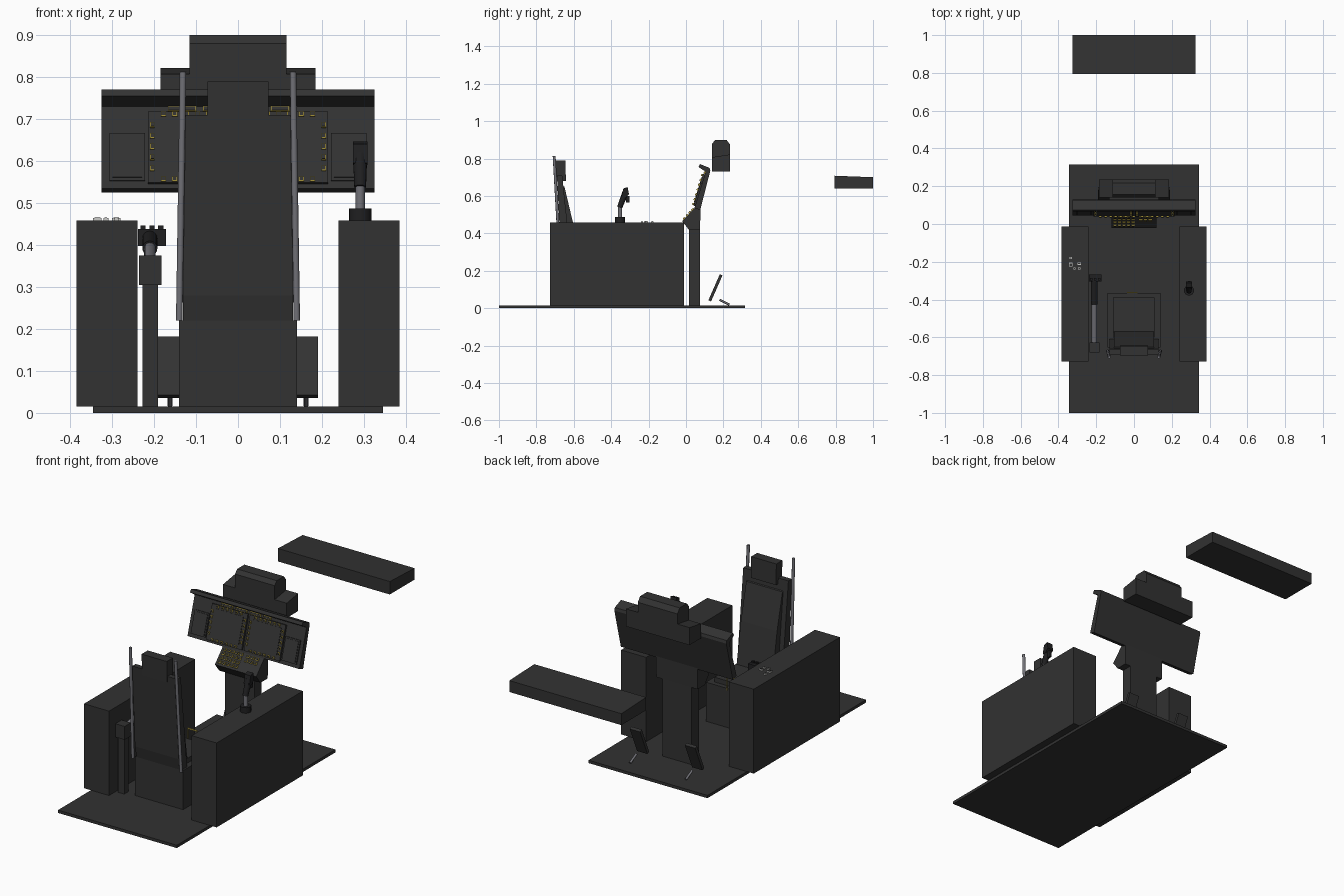
import bpy, bmesh, math
from mathutils import Vector, Matrix

cube = bpy.data.objects.get("Cube")
if cube:
    bpy.data.objects.remove(cube)


def material(name, rgb):
    m = bpy.data.materials.new(name)
    m.use_nodes = True
    m.diffuse_color = (*rgb, 1)
    m.node_tree.nodes["Principled BSDF"].inputs["Base Color"].default_value = (*rgb, 1)
    return m


DARK = material("charcoal", (0.032, 0.032, 0.032))
BLACK = material("soft black", (0.014, 0.014, 0.015))
STEEL = material("steel grey", (0.17, 0.17, 0.19))
YELLOW = material("marking yellow", (0.55, 0.42, 0.06))
PALE = material("pale grey", (0.6, 0.6, 0.58))


def finish(name, bm, mat, smooth=False):
    bmesh.ops.recalc_face_normals(bm, faces=bm.faces)
    me = bpy.data.meshes.new(name)
    if smooth:
        for f in bm.faces:
            f.smooth = len(f.verts) == 4
        for e in bm.edges:
            e.smooth = all(f.smooth for f in e.link_faces)
    bm.to_mesh(me)
    bm.free()
    me.materials.append(mat)
    ob = bpy.data.objects.new(name, me)
    bpy.context.collection.objects.link(ob)
    return ob


def add_box(bm, lo, hi, frame=Matrix()):
    lo, hi = Vector(lo), Vector(hi)
    size = Matrix.Diagonal((*(hi - lo), 1))
    bmesh.ops.create_cube(bm, size=1, matrix=frame @ Matrix.Translation((lo + hi) / 2) @ size)


def box(name, x, y, z, mat=DARK):
    bm = bmesh.new()
    add_box(bm, *zip(x, y, z))
    return finish(name, bm, mat)


def prism(name, profile, x0, x1, mat=DARK):
    """Extrude a side profile of (y, z) points across x."""
    bm = bmesh.new()
    face = bm.faces.new([bm.verts.new((x0, y, z)) for y, z in profile])
    out = bmesh.ops.extrude_face_region(bm, geom=[face])
    moved = [v for v in out["geom"] if isinstance(v, bmesh.types.BMVert)]
    bmesh.ops.translate(bm, vec=(x1 - x0, 0, 0), verts=moved)
    return finish(name, bm, mat)


def rod(name, a, b, r, mat, r2=None, sides=16):
    a, b = Vector(a), Vector(b)
    bm = bmesh.new()
    m = Matrix.Translation((a + b) / 2) @ (b - a).to_track_quat("Z", "Y").to_matrix().to_4x4()
    bmesh.ops.create_cone(bm, cap_ends=True, segments=sides, radius1=r,
                          radius2=r2 or r, depth=(b - a).length, matrix=m)
    return finish(name, bm, mat, True)


def plates(name, frame, rects, lo, hi, mat):
    """Raised rectangles (x, up, width, height) on a tilted face."""
    bm = bmesh.new()
    for x, s, w, h in rects:
        add_box(bm, (x - w / 2, -hi, s - h / 2), (x + w / 2, -lo, s + h / 2), frame)
    return finish(name, bm, mat)


def keys(name, frame, rects, base, rim=0.004, mat=YELLOW):
    """Keys with a coloured rim and a dark cap."""
    plates(name + "_rims", frame, rects, base, base + 0.006, mat)
    caps = [(x, s, w - rim, h - rim) for x, s, w, h in rects]
    plates(name + "_caps", frame, caps, base, base + 0.008, DARK)


def tilted(y, z, angle):
    return Matrix.Translation((0, y, z)) @ Matrix.Rotation(-angle, 4, "X")


SIDES = (("left", 1), ("right", -1))

# Floor, side consoles and the distant box
box("floor", (-0.345, 0.345), (-1, 0.315), (0, 0.015))
for side, s in SIDES:
    box(side + "_console", (s * 0.24, s * 0.385), (-0.727, -0.012), (0.015, 0.458))
prism("distant_box", [(0.795, 0.64), (0.795, 0.708), (1, 0.7), (1, 0.64)], -0.325, 0.325)

# Marked keys on the right console
flat = tilted(0, 0.458, math.pi / 2)
console_keys = [(-0.335, -0.18, 0.012, 0.012), (-0.335, -0.215, 0.02, 0.02),
                (-0.29, -0.21, 0.02, 0.012), (-0.29, -0.235, 0.012, 0.012),
                (-0.315, -0.235, 0.012, 0.012)]
keys("console_keys", flat, console_keys, 0, 0.006, PALE)

# Seat
box("seat_base", (-0.14, 0.14), (-0.655, -0.365), (0.015, 0.22))
box("seat_cushion", (-0.11, 0.108), (-0.6, -0.39), (0.22, 0.245))
prism("seat_back", [(-0.655, 0.22), (-0.668, 0.28), (-0.69, 0.71), (-0.662, 0.71), (-0.61, 0.22)],
      -0.131, 0.131)
prism("back_cushion", [(-0.62, 0.245), (-0.57, 0.245), (-0.605, 0.46), (-0.65, 0.65), (-0.67, 0.66)],
      -0.105, 0.105)
prism("head_rest", [(-0.692, 0.68), (-0.695, 0.79), (-0.645, 0.79), (-0.642, 0.68)], -0.073, 0.073)
for side, s in SIDES:
    rod(side + "_seat_rail", (s * 0.14, -0.672, 0.22), (s * 0.131, -0.705, 0.813), 0.008, STEEL, sides=8)
    box(side + "_handle_post", (s * 0.028 - 0.01, s * 0.024 - 0.01), (-0.365, -0.361), (0.21, 0.285), YELLOW)
box("handle_bar", (-0.038, 0.018), (-0.365, -0.361), (0.28, 0.287), YELLOW)

# Pedals
for side, s in SIDES:
    prism(side + "_pedal", [(0.12, 0.043), (0.134, 0.036), (0.195, 0.175), (0.181, 0.182)],
          s * 0.13, s * 0.19)
    rod(side + "_pedal_arm", (s * 0.162, 0.18, 0.045), (s * 0.162, 0.232, 0.018), 0.006, STEEL, sides=8)

# Pedestal with sloping key panel
box("pedestal_column", (-0.085, 0.085), (0.015, 0.075), (0.015, 0.45))
prism("pedestal_head", [(-0.02, 0.465), (0.05, 0.54), (0.078, 0.545), (0.075, 0.42), (0.015, 0.42)],
      -0.12, 0.12)
slope = tilted(-0.02, 0.465, math.atan2(0.07, 0.075))
pad = [(-0.1 + 0.024 * i, 0.018 + 0.022 * j, 0.016, 0.014) for i in range(5) for j in range(4)]
pad += [(0.035 + 0.026 * i, 0.06 + 0.022 * j, 0.018, 0.014) for i in range(3) for j in range(2)]
keys("pedestal_keys", slope, pad, 0, 0.005)

# Instrument panel with hood
prism("instrument_panel", [(0.045, 0.535), (0.076, 0.525), (0.13, 0.735), (0.126, 0.75),
                           (0.075, 0.77), (0.066, 0.755), (0.105, 0.73)], -0.325, 0.325)
face = tilted(0.045, 0.535, math.atan2(0.06, 0.195))
displays, screens, buttons, bays = [], [], [], []
for side, s in SIDES:
    cx = s * 0.11
    displays.append((cx, 0.1, 0.208, 0.178))
    screens.append((cx, 0.1, 0.165, 0.14))
    bays.append((s * 0.264, 0.077, 0.085, 0.118))
    for v in (0.019, 0.181):
        buttons += [(cx + 0.027 * (i - 2.5), v, 0.013, 0.011) for i in range(6)]
    for e in (-1, 1):
        buttons += [(cx + e * 0.094, 0.1 + 0.027 * (i - 2), 0.011, 0.013) for i in range(5)]
plates("display_frames", face, displays, 0, 0.01, DARK)
plates("display_screens", face, screens, 0.01, 0.012, DARK)
keys("display_buttons", face, buttons, 0.01)
plates("side_bay_frames", face, bays, 0, 0.006, DARK)
plates("side_bay_panels", face, [(x, v, w - 0.014, h - 0.014) for x, v, w, h in bays], 0.006, 0.009, DARK)
keys("upper_keys", face, [(-0.133, 0.197, 0.068, 0.013), (-0.05, 0.197, 0.066, 0.013),
                          (0.03, 0.197, 0.066, 0.013), (0.1, 0.197, 0.045, 0.013)], 0)

# Sight housing above the panel
prism("sight_base", [(0.14, 0.73), (0.14, 0.807), (0.235, 0.822), (0.235, 0.73)], -0.185, 0.185)
prism("sight_hood", [(0.14, 0.79), (0.14, 0.88), (0.157, 0.9), (0.217, 0.9), (0.235, 0.875), (0.235, 0.79)],
      -0.115, 0.115)

# Control stick on the left console
rod("stick_base", (0.291, -0.352, 0.458), (0.291, -0.352, 0.487), 0.027, BLACK)
rod("stick_shaft", (0.291, -0.352, 0.48), (0.291, -0.352, 0.55), 0.011, STEEL)
rod("stick_grip", (0.291, -0.355, 0.538), (0.291, -0.325, 0.615), 0.014, BLACK, 0.017)
prism("stick_head", [(-0.345, 0.595), (-0.335, 0.64), (-0.312, 0.647), (-0.305, 0.61), (-0.325, 0.59)],
      0.274, 0.308, BLACK)
box("stick_trigger", (0.286, 0.298), (-0.322, -0.302), (0.565, 0.6), BLACK)

# Lever beside the seat
box("lever_post", (-0.227, -0.19), (-0.672, -0.635), (0.015, 0.305))
box("lever_pivot", (-0.236, -0.182), (-0.68, -0.628), (0.305, 0.375))
rod("lever_shaft", (-0.21, -0.64, 0.345), (-0.21, -0.41, 0.395), 0.014, STEEL)
rod("lever_grip", (-0.21, -0.425, 0.392), (-0.21, -0.29, 0.418), 0.018, BLACK)
box("lever_head", (-0.238, -0.172), (-0.305, -0.268), (0.397, 0.438), BLACK)
for i in range(3):
    box("lever_switch_%d" % (i + 1), (-0.232 + 0.021 * i, -0.22 + 0.021 * i), (-0.3, -0.285),
        (0.436, 0.446), BLACK)
